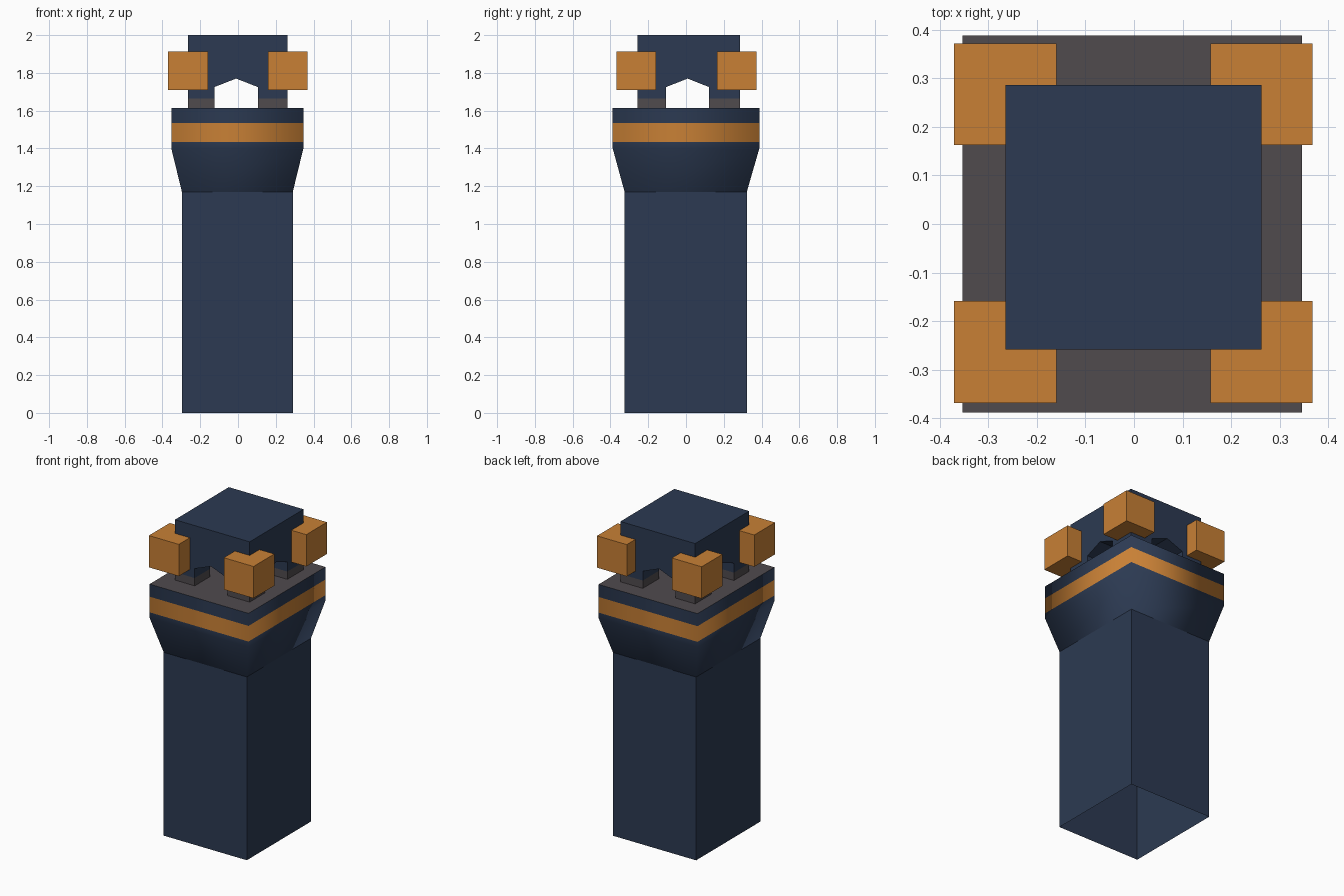
import bpy, bmesh
from mathutils import Vector

if "Cube" in bpy.data.objects:
    bpy.data.objects.remove(bpy.data.objects["Cube"])


def material(name, rgb):
    m = bpy.data.materials.new(name)
    m.diffuse_color = (*rgb, 1)
    m.use_nodes = True
    m.node_tree.nodes["Principled BSDF"].inputs["Base Color"].default_value = m.diffuse_color
    return m


NAVY = material("navy", (0.025, 0.042, 0.084))
ORANGE = material("orange", (0.578, 0.216, 0.036))
GREY = material("warm grey", (0.080, 0.070, 0.076))


def make_object(name, bm, mats):
    me = bpy.data.meshes.new(name)
    bm.to_mesh(me)
    bm.free()
    for m in mats:
        me.materials.append(m)
    ob = bpy.data.objects.new(name, me)
    bpy.context.collection.objects.link(ob)
    return ob


def loft(levels, cap_bottom=True, cap_top=True):
    """Stack of rectangles (z, x0, x1, y0, y1) joined by side walls."""
    bm = bmesh.new()
    rings = [[bm.verts.new((x, y, z)) for x, y in
              ((x0, y0), (x1, y0), (x1, y1), (x0, y1))]
             for z, x0, x1, y0, y1 in levels]
    for a, b in zip(rings, rings[1:]):
        for i in range(4):
            j = (i + 1) % 4
            bm.faces.new((a[i], a[j], b[j], b[i]))
    if cap_bottom:
        bm.faces.new(rings[0][::-1])
    if cap_top:
        bm.faces.new(rings[-1])
    bm.normal_update()
    return bm


# Square shaft, open underneath
FOOT = (-0.297, 0.29, -0.325, 0.322)
make_object("shaft", loft([(0, *FOOT), (1.17, *FOOT)], False, False), [NAVY])

# Flared collar with softly shaded sides, painted band and grey deck
RIM = (-0.353, 0.346, -0.388, 0.388)
bm = loft([(1.17, *FOOT), (1.40, *RIM), (1.435, *RIM), (1.535, *RIM), (1.615, *RIM)], False)
for f in bm.faces:
    z = f.calc_center_median().z
    f.smooth = f.normal.z < 0.9
    f.material_index = 2 if f.normal.z > 0.9 else 1 if 1.435 < z < 1.535 else 0
for e in bm.edges:
    if all(v.co.z > 1.61 for v in e.verts):
        e.smooth = False
make_object("collar", bm, [NAVY, ORANGE, GREY])


# Gabled tunnel cutter running along x or y
def tunnel(name, lo, hi, along_x):
    bm = bmesh.new()
    profile = [(lo, 1.5), (hi, 1.5), (hi, 1.725), ((lo + hi) / 2, 1.77), (lo, 1.725)]
    vs = [bm.verts.new((-1, a, z) if along_x else (a, -1, z)) for a, z in profile]
    f = bm.faces.new(vs)
    r = bmesh.ops.extrude_face_region(bm, geom=[f])
    move = Vector((2, 0, 0)) if along_x else Vector((0, 2, 0))
    bmesh.ops.translate(bm, vec=move,
                        verts=[v for v in r["geom"] if isinstance(v, bmesh.types.BMVert)])
    bmesh.ops.recalc_face_normals(bm, faces=bm.faces)
    ob = make_object(name, bm, [NAVY])
    ob.hide_render = True
    return ob


# Head block standing on four legs
HEAD = (-0.265, 0.263, -0.258, 0.286)
head = make_object("head", loft([(1.612, *HEAD), (2.0, *HEAD)]), [NAVY, GREY])
cutters = [tunnel("front_arch_cutter", -0.125, 0.105, False),
           tunnel("side_arch_cutter", -0.105, 0.122, True)]
bpy.context.view_layer.objects.active = head
for c in cutters:
    mod = head.modifiers.new("arch", "BOOLEAN")
    mod.operation = "DIFFERENCE"
    mod.solver = "EXACT"
    mod.object = c
    bpy.ops.object.modifier_apply(modifier=mod.name)
for c in cutters:
    bpy.data.objects.remove(c)

# Grey feet on the legs
bm = bmesh.new()
bm.from_mesh(head.data)
bmesh.ops.bisect_plane(bm, geom=bm.verts[:] + bm.edges[:] + bm.faces[:],
                       plane_co=(0, 0, 1.665), plane_no=(0, 0, 1))
for f in bm.faces:
    f.material_index = 1 if f.calc_center_median().z < 1.665 else 0
bm.to_mesh(head.data)
bm.free()

# Four corner blocks
for sx, xn in ((-1, "left"), (1, "right")):
    for sy, yn in ((-1, "front"), (1, "back")):
        x0, x1 = (-0.371, -0.160) if sx < 0 else (0.158, 0.368)
        y0, y1 = (-0.369, -0.159) if sy < 0 else (0.163, 0.372)
        box = (x0, x1, y0, y1)
        make_object(f"corner_block_{yn}_{xn}", loft([(1.71, *box), (1.913, *box)]), [ORANGE])
